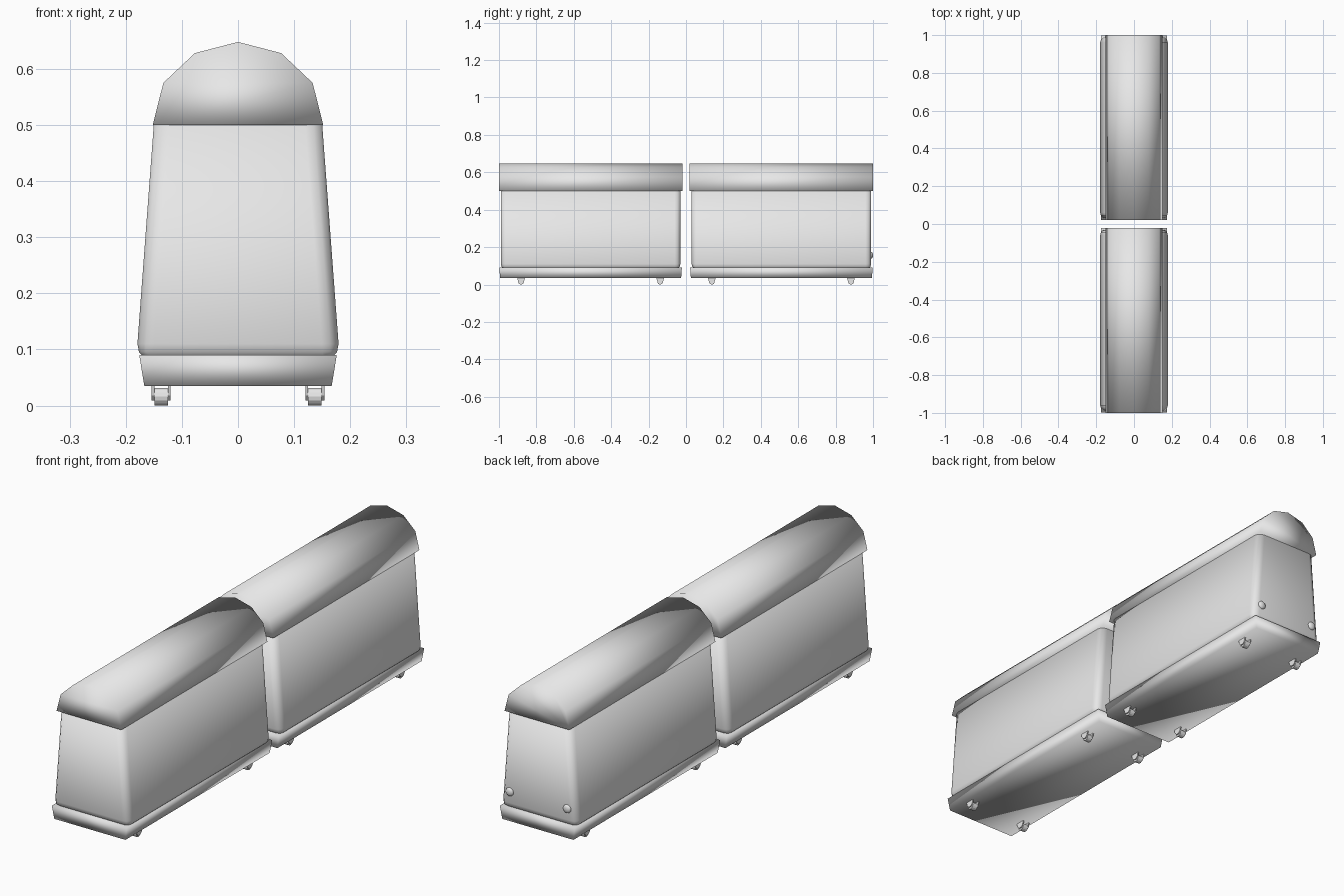
import bpy, bmesh, math
from mathutils import Matrix

cube = bpy.data.objects.get("Cube")
if cube:
    bpy.data.objects.remove(cube, do_unlink=True)

grey = bpy.data.materials.new("light_grey")
grey.use_nodes = True
colour = (0.8, 0.8, 0.8, 1)
grey.diffuse_color = colour
grey.node_tree.nodes["Principled BSDF"].inputs["Base Color"].default_value = colour


def finish(name, bm, location, smooth=True):
    bmesh.ops.recalc_face_normals(bm, faces=bm.faces)
    for f in bm.faces:
        f.smooth = smooth
    mesh = bpy.data.meshes.new(name)
    bm.to_mesh(mesh)
    bm.free()
    mesh.materials.append(grey)
    ob = bpy.data.objects.new(name, mesh)
    ob.location = location
    bpy.context.collection.objects.link(ob)
    return ob


def tapered_box(bottom, top, z0, z1):
    """Box whose half sizes change from bottom to top."""
    bm = bmesh.new()
    bmesh.ops.create_cube(bm, size=2)
    for v in bm.verts:
        hx, hy = top if v.co.z > 0 else bottom
        v.co = (v.co.x * hx, v.co.y * hy, z1 if v.co.z > 0 else z0)
    return bm


def roof(name, y):
    half = [(0.152, 0.5), (0.133, 0.575), (0.077, 0.628)]
    arch = half + [(0, 0.648)] + [(-x, z) for x, z in reversed(half)]
    bm = bmesh.new()
    end = bm.faces.new([bm.verts.new((x, -0.49, z)) for x, z in arch])
    out = bmesh.ops.extrude_face_region(bm, geom=[end], use_keep_orig=True)
    for v in out["geom"]:
        if isinstance(v, bmesh.types.BMVert):
            v.co.y = 0.49
    finish(name, bm, (0, y, 0))


def body(name, y):
    bm = tapered_box((0.1815, 0.48), (0.15, 0.48), 0.08, 0.502)
    edges = [e for e in bm.edges if min(v.co.z for v in e.verts) < 0.3]
    bmesh.ops.bevel(bm, geom=edges, offset=0.03, segments=3,
                    profile=0.5, affect='EDGES')
    finish(name, bm, (0, y, 0))


def caster(name, side, y):
    # wheel
    bm = bmesh.new()
    bmesh.ops.create_cone(bm, cap_ends=True, segments=14, radius1=0.016,
                          radius2=0.016, depth=0.024,
                          matrix=Matrix.Rotation(math.pi / 2, 4, 'Y'))
    finish(name + "_wheel", bm, (side * 0.137, y, 0.016), False)
    # fork: two cheeks narrowing downward
    bm = bmesh.new()
    for x in (-0.0145, 0.0145):
        cheek = [bm.verts.new((x - 0.0025, a, b)) for a, b in
                 ((-0.021, 0.037), (0.021, 0.037), (0.016, 0.018),
                  (0.007, 0.009), (-0.007, 0.009), (-0.016, 0.018))]
        face = bm.faces.new(cheek)
        out = bmesh.ops.extrude_face_region(bm, geom=[face], use_keep_orig=True)
        bmesh.ops.translate(bm, vec=(0.005, 0, 0), verts=[
            g for g in out["geom"] if isinstance(g, bmesh.types.BMVert)])
    finish(name + "_fork", bm, (side * 0.137, y, 0), False)


# Two matching units, one behind the other
for unit, y in (("front", -0.51), ("back", 0.51)):
    roof(unit + "_roof", y)
    body(unit + "_body", y)
    finish(unit + "_base", tapered_box((0.167, 0.484), (0.176, 0.488),
                                       0.035, 0.09), (0, y, 0))
    for end, dy in (("front", -0.372), ("back", 0.372)):
        for label, side in (("left", 1), ("right", -1)):
            caster(f"{unit}_unit_{end}_{label}_caster", side, y + dy)

# Round buttons on the rear end
for label, side in (("left", 1), ("right", -1)):
    bm = bmesh.new()
    bmesh.ops.create_uvsphere(bm, u_segments=16, v_segments=10, radius=0.018)
    bmesh.ops.scale(bm, vec=(1, 0.55, 1), verts=bm.verts)
    finish(label + "_rear_button", bm, (side * 0.135, 0.99, 0.157))
